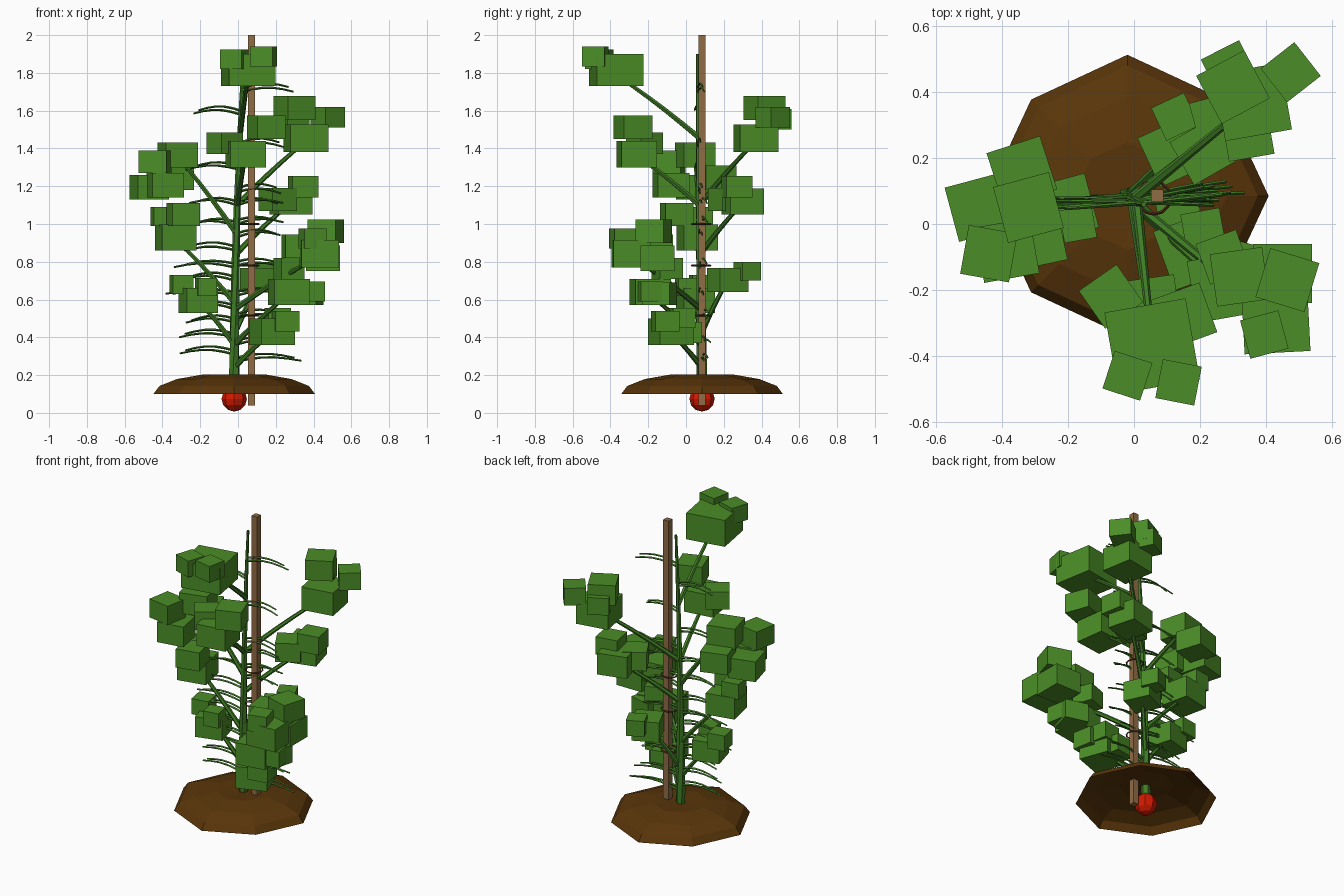
import bpy, bmesh, math, random
from mathutils import Vector, Matrix

random.seed(7)
cube = bpy.data.objects.get("Cube")
if cube:
    bpy.data.objects.remove(cube, do_unlink=True)


def material(name, rgb):
    mat = bpy.data.materials.new(name)
    mat.use_nodes = True
    mat.diffuse_color = (*rgb, 1)
    mat.node_tree.nodes["Principled BSDF"].inputs["Base Color"].default_value = (*rgb, 1)
    return mat


LEAF = material("leaf green", (0.07, 0.27, 0.02))
STEM = material("stem green", (0.05, 0.2, 0.018))
SOIL = material("soil brown", (0.10, 0.036, 0.003))
WOOD = material("stake wood", (0.28, 0.15, 0.06))
TIE = material("tie brown", (0.10, 0.035, 0.015))
RED = material("bulb red", (0.65, 0.01, 0.0))


def finish(name, bm, mat):
    bmesh.ops.recalc_face_normals(bm, faces=bm.faces)
    mesh = bpy.data.meshes.new(name)
    bm.to_mesh(mesh)
    bm.free()
    mesh.materials.append(mat)
    obj = bpy.data.objects.new(name, mesh)
    bpy.context.collection.objects.link(obj)
    return obj


def add_box(bm, center, size, turn=0):
    matrix = (Matrix.Translation(center) @ Matrix.Rotation(math.radians(turn), 4, "Z")
              @ Matrix.Diagonal((*size, 1)))
    bmesh.ops.create_cube(bm, size=1, matrix=matrix)


def add_tube(bm, points, start, end, sides=6):
    """Tapering tube through the points, closed at both ends."""
    rings = []
    last = len(points) - 1
    for i, point in enumerate(points):
        along = points[min(i + 1, last)] - points[max(i - 1, 0)]
        turn = along.to_track_quat("Z", "Y")
        radius = start + (end - start) * i / last
        ring = []
        for k in range(sides):
            a = math.tau * k / sides
            offset = Vector((math.cos(a), math.sin(a), 0)) * radius
            ring.append(bm.verts.new(point + turn @ offset))
        rings.append(ring)
    for low, high in zip(rings, rings[1:]):
        for k in range(sides):
            n = (k + 1) % sides
            bm.faces.new((low[k], low[n], high[n], high[k]))
    bm.faces.new(rings[0])
    bm.faces.new(rings[-1])


def arc(a, b, lift, steps=5):
    """Points from a to b, bowed upward by lift."""
    return [a.lerp(b, i / steps) + Vector((0, 0, lift * math.sin(math.pi * i / steps)))
            for i in range(steps + 1)]


def stem_at(z):
    t = (z - 0.1) / 1.8
    return Vector((-0.02 + 0.05 * t * t, 0.085 - 0.025 * t, z))


# Soil mound: open eight-sided dome, corners slightly pulled in, a small dip on top
bm = bmesh.new()
bmesh.ops.create_uvsphere(bm, u_segments=8, v_segments=8, radius=1)
bmesh.ops.delete(bm, geom=[v for v in bm.verts if v.co.z < -0.01], context="VERTS")
for v in bm.verts:
    if v.co.z > 0.99:
        v.co.z = 0.85
    elif abs(v.co.x * v.co.y) > 0.01:
        v.co.xy *= 0.965
bmesh.ops.transform(bm, verts=bm.verts, matrix=Matrix.Translation((-0.02, 0.085, 0.1))
                    @ Matrix.Diagonal((0.428, 0.428, 0.112, 1)))
finish("soil_mound", bm, SOIL)

# Red bulb under the soil
bm = bmesh.new()
bmesh.ops.create_uvsphere(bm, u_segments=8, v_segments=6, radius=0.067,
                          matrix=Matrix.Translation((-0.02, 0.085, 0.074)))
finish("bulb", bm, RED)

# Support stake
bm = bmesh.new()
add_box(bm, (0.071, 0.085, 1.02), (0.038, 0.038, 1.96))
finish("support_stake", bm, WOOD)

# Ties around stake and stem
for n, z in enumerate((0.515, 0.78, 1.0)):
    bpy.ops.mesh.primitive_torus_add(major_segments=12, minor_segments=4, major_radius=0.05,
                                     minor_radius=0.005, location=(0.06, 0.08, z))
    tie = bpy.context.object
    tie.name = f"tie_{n + 1}"
    tie.data.materials.append(TIE)

# Main stem
bm = bmesh.new()
add_tube(bm, [stem_at(0.1 + 0.18 * i) for i in range(11)], 0.03, 0.008)
finish("main_stem", bm, STEM)

# Thin side twigs in pairs: height on the stem for each side
bm = bmesh.new()


def twig_pair(z, side):
    reach = random.uniform(0.25, 0.37) if z < 0.9 else random.uniform(0.22, 0.28)
    for k in range(2):
        angle = math.radians(random.uniform(-3, 14) if side > 0 else random.uniform(-2, 8))
        base = stem_at(z + 0.02 * k)
        length = reach * (1 - 0.1 * k)
        tip = base + Vector((side * math.cos(angle), math.sin(angle) * side * 0.8, 0)) * length
        tip.z += random.uniform(-0.015, 0.015)
        add_tube(bm, arc(base, tip, 0.022), 0.007, 0.005, 4)


for z in (0.31, 0.4, 0.48, 0.55, 0.62, 0.7, 0.77, 0.86, 0.99, 1.1, 1.29, 1.58):
    twig_pair(z, -1)
for z in (0.27, 0.36, 0.5, 0.62, 0.78, 0.93, 1.0, 1.1, 1.17, 1.41, 1.7):
    twig_pair(z, 1)
finish("side_twigs", bm, STEM)


# Leafy branches: each leaf block is x, y, bottom z, width and an optional turn
def leafy_branch(name, root_z, *blocks):
    bm = bmesh.new()
    for x, y, z, width, *turn in blocks:
        height = width * 0.5 + 0.045
        angle = turn[0] if turn else random.uniform(-25, 25)
        add_box(bm, (x, y, z + height / 2), (width, width, height), angle)
    finish(name + "_leaves", bm, LEAF)
    x, y, z, width = blocks[0][:4]
    bm = bmesh.new()
    add_tube(bm, arc(stem_at(root_z), Vector((x, y, z + 0.06)), 0.01), 0.016, 0.01)
    finish(name + "_branch", bm, STEM)


leafy_branch("top_front", 1.46,
             (0.055, -0.37, 1.73, 0.25, 10), (-0.02, -0.46, 1.82, 0.12, -18),
             (0.135, -0.48, 1.835, 0.12, -11))
leafy_branch("upper_back_right", 1.1,
             (0.36, 0.37, 1.38, 0.205, 10), (0.3, 0.415, 1.55, 0.165, 28),
             (0.475, 0.46, 1.51, 0.13, 38), (0.29, 0.47, 1.5, 0.13, 27))
leafy_branch("upper_front", 1.1,
             (0.04, -0.26, 1.3, 0.19, 8), (-0.07, -0.22, 1.37, 0.14, 35),
             (0.15, -0.28, 1.45, 0.16, 20))
leafy_branch("upper_left", 0.95,
             (-0.32, 0.05, 1.3, 0.175, 15), (-0.44, -0.09, 1.27, 0.15, -10),
             (-0.47, 0.05, 1.13, 0.17, 15), (-0.34, 0.16, 1.18, 0.17, 18),
             (-0.385, -0.08, 1.14, 0.17, 10))
leafy_branch("middle_left", 0.58,
             (-0.33, 0.06, 0.86, 0.185, 12), (-0.4, 0.08, 0.99, 0.11, 10),
             (-0.29, -0.05, 0.99, 0.15, 12))
leafy_branch("lower_left", 0.36,
             (-0.21, 0.05, 0.53, 0.17, 15), (-0.3, 0.08, 0.63, 0.11, 10),
             (-0.17, 0.0, 0.62, 0.1, 10))
leafy_branch("middle_back", 0.84,
             (0.28, 0.3, 1.05, 0.185, 15), (0.345, 0.27, 1.14, 0.14, 10),
             (0.21, 0.22, 1.07, 0.15, 30))
leafy_branch("lower_back", 0.42,
             (0.12, 0.22, 0.64, 0.165, 25), (0.125, 0.325, 0.7, 0.11, 25))
leafy_branch("middle_front_right", 0.55,
             (0.43, -0.29, 0.77, 0.2, 3), (0.465, -0.17, 0.9, 0.155, -17),
             (0.395, -0.335, 0.87, 0.12, 15), (0.32, -0.16, 0.82, 0.16, 8),
             (0.45, -0.15, 0.75, 0.18, 0))
leafy_branch("lower_front_right", 0.36,
             (0.27, -0.19, 0.57, 0.19, 10), (0.39, -0.19, 0.59, 0.12, 10),
             (0.27, -0.1, 0.71, 0.13, 20), (0.36, -0.14, 0.57, 0.15, -15))
leafy_branch("low_right", 0.24,
             (0.18, -0.08, 0.36, 0.19, 20), (0.25, -0.11, 0.43, 0.13, 10),
             (0.14, 0.01, 0.37, 0.13, 10), (0.21, -0.02, 0.45, 0.12, 10))
